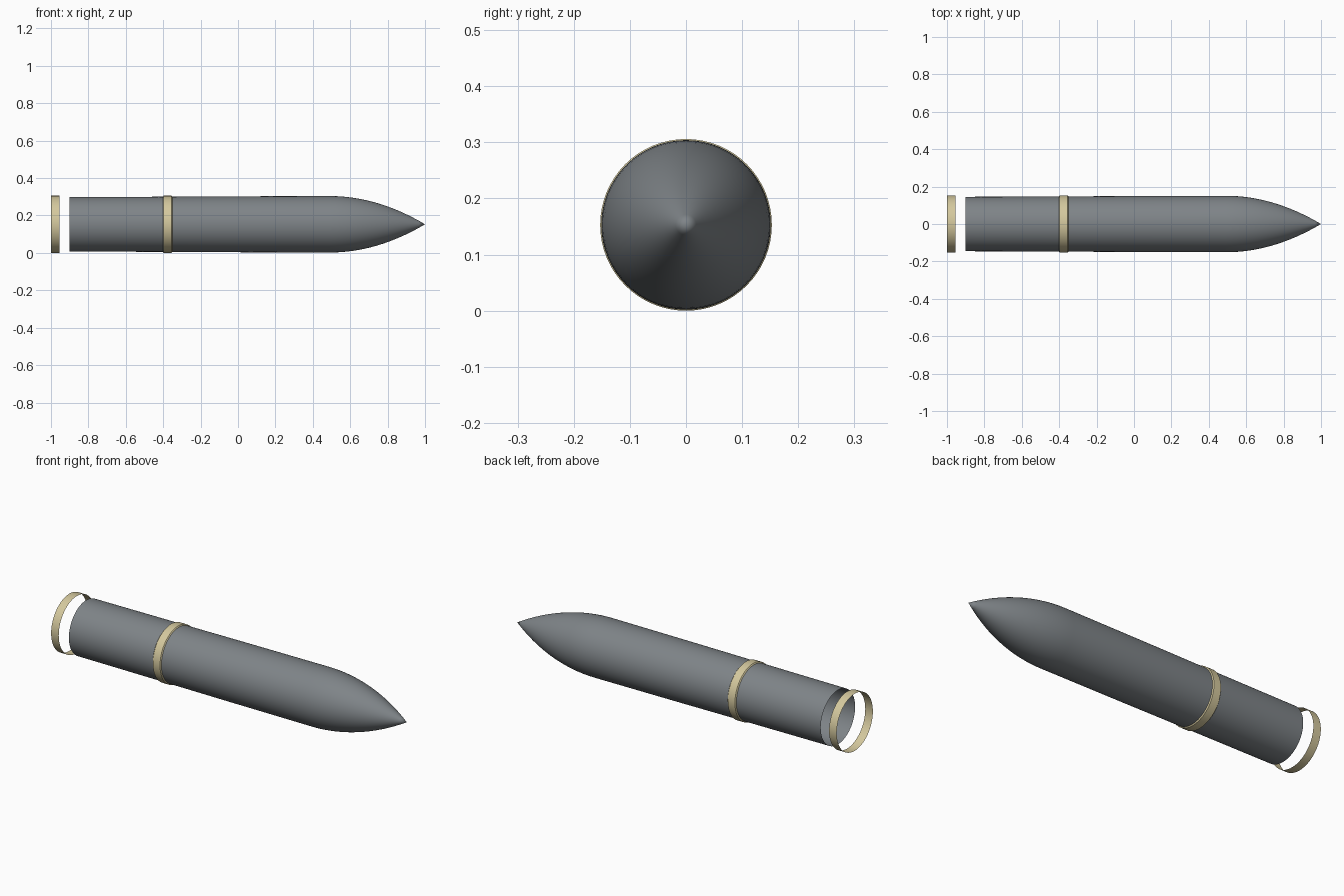
import bpy, bmesh, math

if "Cube" in bpy.data.objects:
    bpy.data.objects.remove(bpy.data.objects["Cube"])

SEG = 64
AXIS_Z = 0.153


def material(name, color):
    m = bpy.data.materials.new(name)
    m.diffuse_color = (*color, 1)
    m.use_nodes = True
    m.node_tree.nodes["Principled BSDF"].inputs["Base Color"].default_value = m.diffuse_color
    return m


def lathe(name, profile, mat):
    """Revolve (x, radius) points around the lengthwise axis."""
    bm = bmesh.new()
    rings = []
    for x, r in profile:
        if r == 0:
            rings.append([bm.verts.new((x, 0, AXIS_Z))] * SEG)
            continue
        rings.append([bm.verts.new((x, r * math.sin(math.tau * i / SEG),
                                    AXIS_Z + r * math.cos(math.tau * i / SEG)))
                      for i in range(SEG)])
    for a, b in zip(rings, rings[1:]):
        for i in range(SEG):
            j = (i + 1) % SEG
            quad = [a[i], b[i], b[j], a[j]]
            bm.faces.new(list(dict.fromkeys(quad)))
    bm.normal_update()
    # Outer surface faces away from the axis
    f = next(iter(bm.faces))
    c = f.calc_center_median()
    if f.normal.y * c.y + f.normal.z * (c.z - AXIS_Z) < 0:
        bmesh.ops.reverse_faces(bm, faces=bm.faces[:])
    mesh = bpy.data.meshes.new(name)
    bm.to_mesh(mesh)
    bm.free()
    mesh.materials.append(mat)
    obj = bpy.data.objects.new(name, mesh)
    bpy.context.collection.objects.link(obj)
    bpy.ops.object.select_all(action='DESELECT')
    bpy.context.view_layer.objects.active = obj
    obj.select_set(True)
    bpy.ops.object.shade_smooth_by_angle(angle=math.radians(30))
    return obj


steel = material("steel grey", (0.21, 0.23, 0.245))
brass = material("pale brass", (0.66, 0.58, 0.34))

# Slightly tapered open tube with a rounded pointed nose
NOSE_X, NOSE_R, STEPS = 0.49, 0.151, 16
nose = [(NOSE_X + (1 - NOSE_X) * i / STEPS, NOSE_R * (1 - (i / STEPS) ** 2))
        for i in range(STEPS)]
lathe("shell_body", [(-0.9, 0.1455), (-0.38, 0.1475), (0.0, 0.1495)] + nose + [(1.0, 0)], steel)

# Raised band around the body, with chamfered edges
lathe("middle_band", [(-0.402, 0.147), (-0.397, 0.153), (-0.355, 0.153), (-0.35, 0.147)], brass)

# Separate open ring behind the body
lathe("rear_ring", [(-1.0, 0.153), (-0.955, 0.153)], brass)
